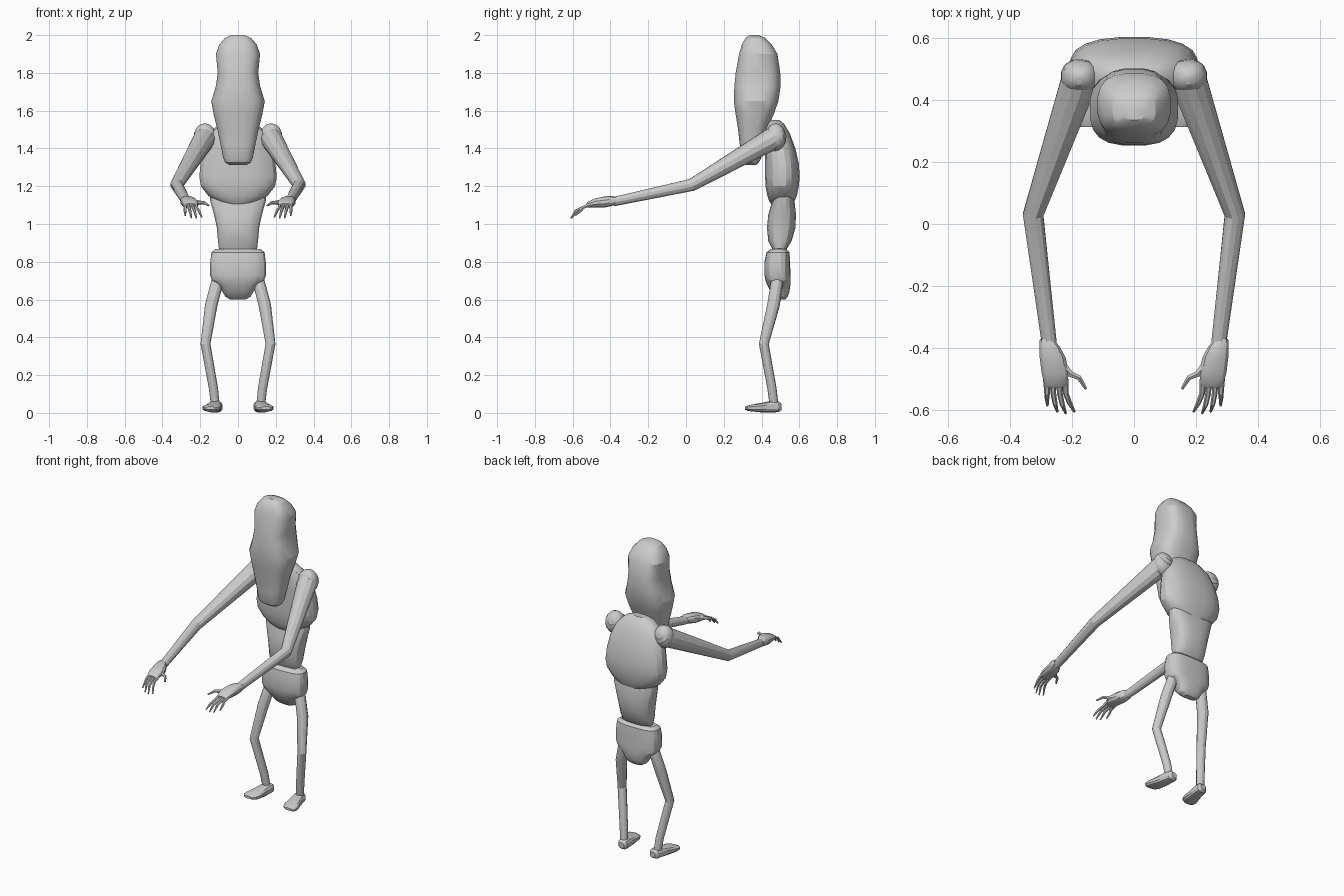
import bpy, bmesh, math
from mathutils import Vector as V


def loft(name, rings, n=16, p=2.5, mirror=False):
    """Skin superellipse rings: each is (centre, half-axis u, half-axis v)."""
    bm = bmesh.new()
    loops = []
    for c, u, v in rings:
        loop = []
        for i in range(n):
            a = 2 * math.pi * (i + 0.5) / n
            ca, sa = math.cos(a), math.sin(a)
            x = math.copysign(abs(ca) ** (2 / p), ca)
            y = math.copysign(abs(sa) ** (2 / p), sa)
            loop.append(bm.verts.new(V(c) + V(u) * x + V(v) * y))
        loops.append(loop)
    for a, b in zip(loops, loops[1:]):
        for i in range(n):
            j = (i + 1) % n
            bm.faces.new((a[i], a[j], b[j], b[i]))
    bm.faces.new(loops[0])
    bm.faces.new(loops[-1])
    bmesh.ops.recalc_face_normals(bm, faces=bm.faces)
    me = bpy.data.meshes.new(name)
    bm.to_mesh(me)
    bm.free()
    ob = bpy.data.objects.new(name, me)
    bpy.context.collection.objects.link(ob)
    bpy.ops.object.select_all(action='DESELECT')
    ob.select_set(True)
    bpy.context.view_layer.objects.active = ob
    bpy.ops.object.shade_smooth_by_angle(angle=math.radians(25))
    if mirror:
        ob.modifiers.new("Mirror", 'MIRROR').use_mirror_merge = False
    return ob


def upright(name, rows, p, n=20):
    """Body mass from rows of (z, half width, front y, back y)."""
    return loft(name, [((0, (f + b) / 2, z), (w, 0, 0), (0, (b - f) / 2, 0))
                       for z, w, f, b in rows], n, p)


def limb(name, rows, ref, n=12):
    """Mirrored tapered tube through rows of (x, y, z, radius)."""
    pts = [V(r[:3]) for r in rows]
    rings = []
    for i, r in enumerate(rows):
        a = (pts[i] - pts[i - 1]).normalized() if i else V()
        b = (pts[i + 1] - pts[i]).normalized() if i < len(rows) - 1 else V()
        t = (a + b).normalized()
        u = t.cross(V(ref)).normalized()
        rings.append((pts[i], u * r[3], u.cross(t) * r[3]))
    return loft(name, rings, n, 2, True)


# head: long skull tapering to the chin
upright("head", [
    (2.0, .035, .335, .385), (1.985, .07, .315, .42), (1.95, .10, .295, .455),
    (1.90, .118, .28, .485), (1.80, .108, .262, .50), (1.73, .118, .255, .502),
    (1.65, .143, .252, .49), (1.58, .13, .262, .465), (1.50, .11, .275, .43),
    (1.42, .093, .284, .415), (1.35, .079, .29, .40), (1.325, .068, .30, .385),
    (1.312, .045, .32, .37)], 2.8)

# torso masses
upright("ribcage", [
    (1.55, .05, .445, .495), (1.53, .10, .425, .52), (1.48, .155, .415, .55),
    (1.40, .185, .415, .58), (1.32, .20, .418, .598), (1.25, .207, .418, .603),
    (1.20, .198, .42, .598), (1.15, .16, .43, .588), (1.12, .11, .44, .575),
    (1.10, .06, .455, .55)], 2.5)
upright("abdomen", [
    (1.20, .155, .47, .56), (1.12, .148, .455, .575), (1.05, .128, .435, .583),
    (.98, .113, .428, .58), (.91, .107, .435, .56), (.87, .102, .455, .535),
    (.85, .08, .46, .52)], 2.7)
upright("pelvis", [
    (.868, .12, .45, .53), (.85, .142, .425, .548), (.80, .148, .415, .552),
    (.73, .15, .415, .553), (.70, .138, .42, .554), (.675, .105, .43, .553),
    (.64, .082, .448, .548), (.615, .067, .47, .538), (.60, .04, .49, .525)], 3)

# arms with shoulder caps
limb("arm", [(.172, .515, 1.49, .03), (.174, .50, 1.48, .052),
             (.18, .45, 1.447, .06), (.325, .03, 1.207, .034),
             (.273, -.385, 1.118, .025)], (0, 0, 1))
caps = [i * math.pi / 8 for i in range(8)]
loft("shoulder", [((.175, .475, 1.46 + .073 * math.cos(a + .1)),
                   (.062 * math.sin(a + .1), 0, 0), (0, .055 * math.sin(a + .1), 0))
                  for a in caps + [math.pi - .2]], 14, 2.3, True)

# hands: palm, fingers, thumb
loft("palm", [((x, y, z), (w, 0, 0), (0, 0, h)) for x, y, z, w, h in [
    (.282, -.37, 1.125, .022, .018), (.272, -.395, 1.122, .034, .028),
    (.262, -.43, 1.117, .043, .03), (.254, -.48, 1.112, .045, .024),
    (.252, -.515, 1.104, .038, .017), (.252, -.528, 1.10, .03, .009)]], 12, 2.4, True)
for i, (bx, tx, ty, tz) in enumerate([(.222, .192, -.605, 1.036), (.241, .22, -.61, 1.03),
                                      (.262, .247, -.605, 1.032), (.282, .279, -.585, 1.045)]):
    limb(f"finger_{i + 1}", [(bx, -.50, 1.105, .011), (bx - .002, -.545, 1.088, .009),
                             ((bx + tx) / 2, ty + .027, 1.07, .008), (tx, ty, tz, .004)],
         (1, 0, 0), 6)
limb("thumb", [(.235, -.45, 1.115, .018), (.205, -.483, 1.113, .011),
               (.177, -.495, 1.112, .009), (.155, -.531, 1.098, .005)], (0, 0, 1), 6)

# legs and feet
limb("leg", [(.10, .49, .74, .025), (.108, .483, .70, .033), (.142, .463, .57, .034),
             (.172, .412, .365, .027), (.13, .455, .13, .025), (.12, .466, .04, .024)],
     (0, 1, 0))
loft("foot", [((x, y, z), (w, 0, 0), (0, 0, h)) for x, y, z, w, h in [
    (.112, .505, .032, .018, .018), (.114, .49, .032, .032, .029),
    (.119, .45, .033, .037, .031), (.128, .40, .028, .042, .026),
    (.138, .35, .026, .05, .019), (.144, .325, .025, .043, .014),
    (.147, .312, .025, .025, .008)]], 12, 2.8, True)
